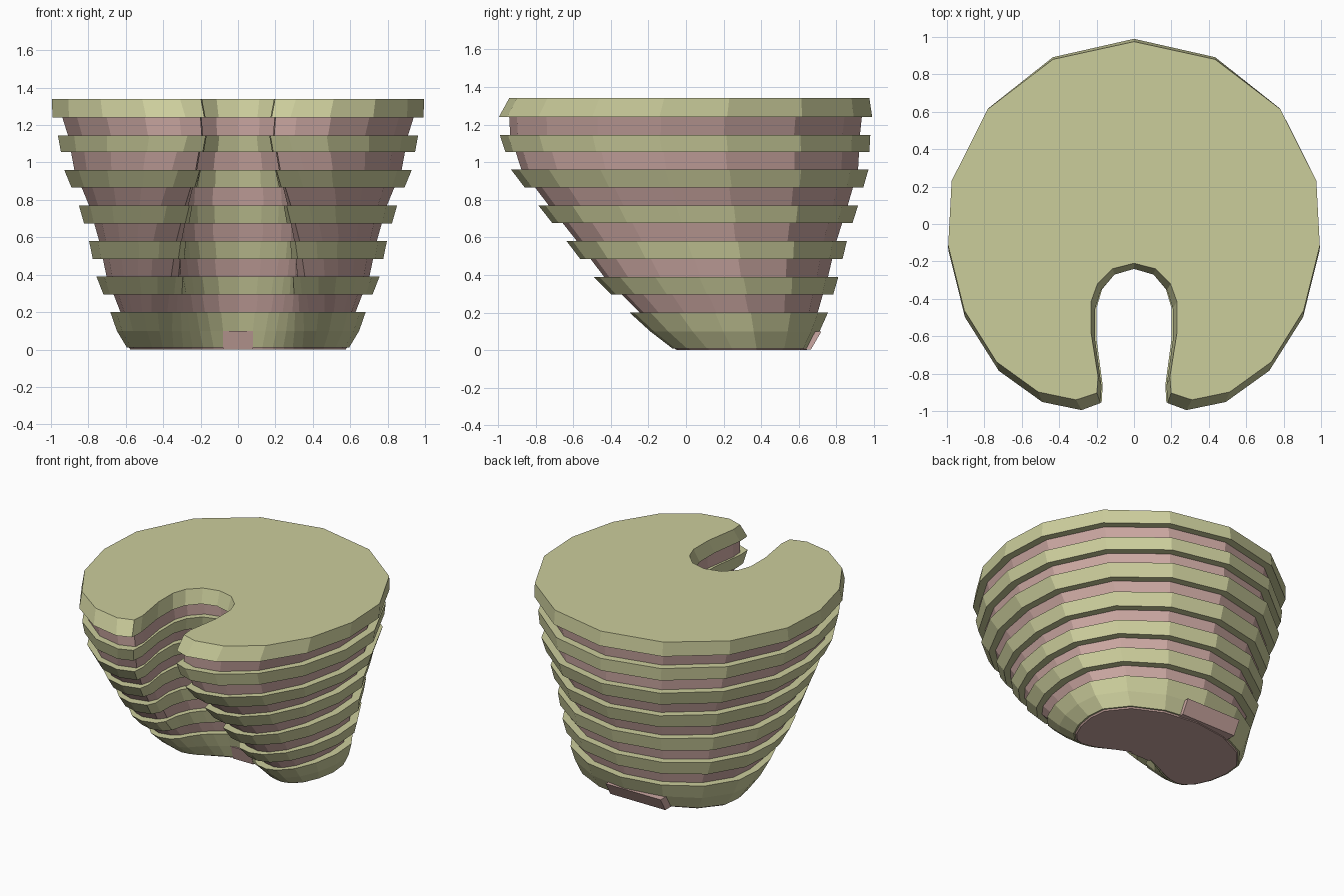
import bpy, bmesh, math

if "Cube" in bpy.data.objects:
    bpy.data.objects.remove(bpy.data.objects["Cube"])

def material(name, col):
    m = bpy.data.materials.new(name)
    m.diffuse_color = (*col, 1)
    m.use_nodes = True
    m.node_tree.nodes["Principled BSDF"].inputs["Base Color"].default_value = m.diffuse_color
    return m

olive = material("olive", (0.60, 0.61, 0.33))
pink = material("dusty_pink", (0.60, 0.39, 0.36))

# Envelope: z, half width, back y, front y, notch end y, lobe tip x, notch depth style
ENV = [
    (0.00, 0.59, 0.655, -0.06, 0.08, 0.40, 0.0),
    (0.10, 0.65, 0.71, -0.19, 0.05, 0.42, 0.1),
    (0.20, 0.685, 0.755, -0.30, 0.02, 0.43, 0.2),
    (0.39, 0.76, 0.81, -0.49, -0.04, 0.43, 0.4),
    (0.58, 0.80, 0.855, -0.635, -0.10, 0.42, 0.6),
    (0.77, 0.855, 0.915, -0.785, -0.16, 0.38, 0.8),
    (0.96, 0.935, 0.97, -0.93, -0.20, 0.32, 1.0),
    (1.145, 0.97, 0.98, -0.99, -0.235, 0.27, 1.0),
    (1.24, 1.00, 0.99, -0.995, -0.24, 0.28, 1.0),
    (1.34, 1.00, 0.975, -0.94, -0.21, 0.31, 1.0),
]
# Notch side as fractions of lobe x and notch depth: deep and shallow versions
DEEP = [(.64, .05), (.62, .17), (.74, .49), (.74, .72), (.63, .85), (.37, .96), (0, 1)]
SHALLOW = [(.86, .06), (.73, .18), (.60, .36), (.46, .56), (.32, .75), (.17, .92), (0, 1)]

def env(z):
    for a, b in zip(ENV, ENV[1:]):
        if z <= b[0] + 1e-6:
            t = (z - a[0]) / (b[0] - a[0])
            return [p + (q - p) * t for p, q in zip(a, b)][1:]

def section(z, inset=0):
    w, back, front, notch, tip, k = env(z)
    w -= inset; back -= inset; front += inset; notch += inset * 0.8
    tip += inset * 0.6
    c = (back + front) / 2
    pts = []
    for i in range(4):
        a = i * math.tau / 14
        pts.append((w * math.sin(a), c + (back - c) * math.cos(a)))
    for d in (8, 30, 52, 73, 90):
        a = math.radians(d)
        pts.append((tip + (w - tip) * math.cos(a), c - (c - front) * math.sin(a)))
    for (ax, ay), (bx, by) in zip(SHALLOW, DEEP):
        pts.append((tip * (ax + (bx - ax) * k),
                    front + (notch - front) * (ay + (by - ay) * k)))
    return pts + [(-x, y) for x, y in pts[-2:0:-1]]

def add(name, bm, mat):
    bmesh.ops.recalc_face_normals(bm, faces=bm.faces)
    me = bpy.data.meshes.new(name)
    bm.to_mesh(me)
    bm.free()
    me.materials.append(mat)
    bpy.context.collection.objects.link(bpy.data.objects.new(name, me))

def loft(name, zs, mat, inset=0):
    bm = bmesh.new()
    rings = [[bm.verts.new((x, y, z)) for x, y in section(z, inset)] for z in zs]
    for r, s in zip(rings, rings[1:]):
        for i in range(len(r)):
            j = (i + 1) % len(r)
            bm.faces.new((r[i], r[j], s[j], s[i]))
    bm.faces.new(rings[0][::-1])
    bm.faces.new(rings[-1])
    add(name, bm, mat)

def slanted_block(name, x0, x1, y0, y1, z0, z1, lean):
    bm = bmesh.new()
    bmesh.ops.create_cube(bm, size=1)
    for v in bm.verts:
        top = v.co.z > 0
        v.co = (x1 if v.co.x > 0 else x0,
                (y1 if v.co.y > 0 else y0) + (lean if top else 0),
                z1 if top else z0)
    add(name, bm, pink)

# Overhanging plates
loft("base_plate", [0.01, 0.10, 0.20], olive)
for n, (z0, z1) in enumerate([(.295, .39), (.485, .58), (.675, .77),
                              (.865, .96), (1.055, 1.145), (1.24, 1.34)]):
    loft(f"plate_{n + 1}", [z0, z1], olive)

# Recessed layers between plates
for n, (z0, z1) in enumerate([(.20, .295), (.39, .485), (.58, .675),
                              (.77, .865), (.96, 1.055), (1.145, 1.24)]):
    loft(f"recess_{n + 1}", [z0, z1], pink, 0.055)

# Underside and the two small blocks in the base
loft("underside", [0.0, 0.03], pink, 0.012)
slanted_block("back_block", -0.30, 0.14, 0.55, 0.665, 0.005, 0.10, 0.055)
slanted_block("front_block", -0.08, 0.08, 0.06, 0.3, 0.0, 0.10, -0.03)
